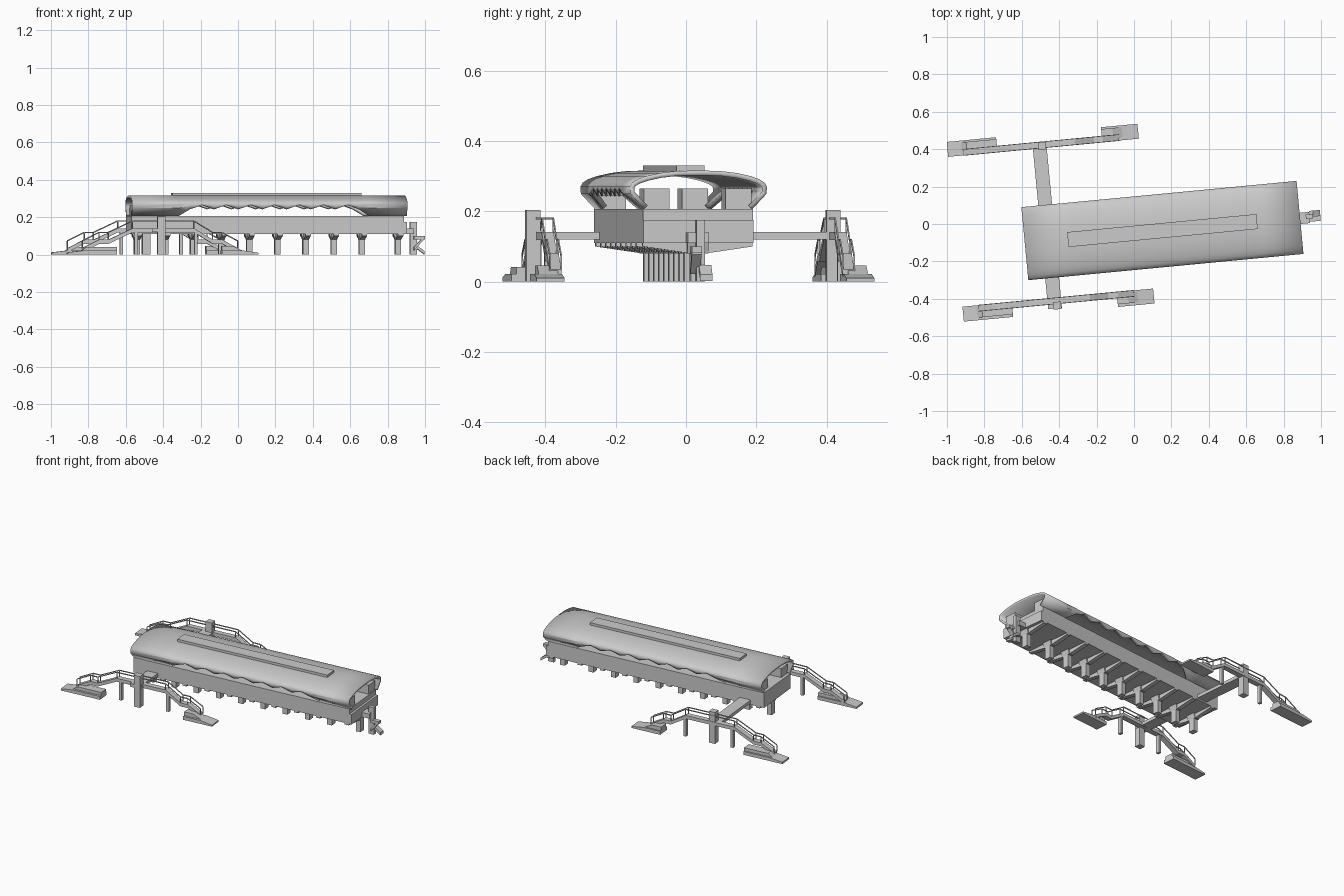
import bpy, bmesh, math
from mathutils import Matrix, Vector

if "Cube" in bpy.data.objects:
    bpy.data.objects.remove(bpy.data.objects["Cube"])

# Whole station is turned slightly: local u = length, v = width
M = Matrix.Translation((0.152, -0.035, 0)) @ Matrix.Rotation(math.radians(5.44), 4, 'Z')


def finish(name, bm):
    bmesh.ops.recalc_face_normals(bm, faces=bm.faces)
    me = bpy.data.meshes.new(name)
    bm.to_mesh(me)
    bm.free()
    ob = bpy.data.objects.new(name, me)
    bpy.context.collection.objects.link(ob)
    ob.matrix_world = M
    return ob


def prism(bm, pts, axis, a, b):
    """Extrude a closed profile along u (pts = v,z) or along v (pts = u,z)."""
    def put(p, t):
        return (t, p[0], p[1]) if axis == 'u' else (p[0], t, p[1])
    A = [bm.verts.new(put(p, a)) for p in pts]
    B = [bm.verts.new(put(p, b)) for p in pts]
    n = len(pts)
    bm.faces.new(A)
    bm.faces.new(B[::-1])
    for i in range(n):
        bm.faces.new((A[i], B[i], B[(i + 1) % n], A[(i + 1) % n]))


def box(bm, u0, u1, v0, v1, z0, z1):
    prism(bm, [(v0, z0), (v1, z0), (v1, z1), (v0, z1)], 'u', u0, u1)


def strip(bm, path, thick, v0, v1):
    """Ribbon following a u,z path, with thickness below it."""
    prism(bm, path + [(u, z - thick) for u, z in reversed(path)], 'v', v0, v1)


# Roof shell with zigzag lower edge along the middle
upper = [(0.0, .316), (.06, .315), (.11, .309), (.15, .3), (.175, .291), (.19, .281), (.196, .27)]
edges = {'closed': [(.195, .25), (.155, .207)],
         'low': [(.196, .258), (.19, .242)],
         'high': [(.196, .268), (.196, .265)]}
L = .739
stations = [(-L, 'closed'), (-.485, 'closed'), (-.43, 'low')]
n, s0, s1 = 7, -.43, .48
step = (s1 - s0) / n
for i in range(n):
    stations += [(s0 + step * (i + .5), 'high'), (s0 + step * (i + 1), 'low')]
stations += [(.535, 'closed'), (L, 'closed')]
bm = bmesh.new()
rows = []
for u, kind in stations:
    half = upper + edges[kind]
    full = [(-v, z) for v, z in reversed(half[1:])] + half
    rows.append([bm.verts.new((u, v, z)) for v, z in full])
for r0, r1 in zip(rows, rows[1:]):
    for i in range(len(r0) - 1):
        bm.faces.new((r0[i], r1[i], r1[i + 1], r0[i + 1]))
roof = finish('roof_shell', bm)
if sum(p.normal.z for p in roof.data.polygons) < 0:
    roof.data.flip_normals()
mod = roof.modifiers.new('thickness', 'SOLIDIFY')
mod.thickness = .014
mod.offset = -1
bpy.context.view_layer.objects.active = roof
roof.select_set(True)
bpy.ops.object.shade_smooth_by_angle(angle=math.radians(30))

# Raised roof vent
bm = bmesh.new()
box(bm, -.508, .508, -.04, .04, .305, .331)
finish('roof_vent', bm)

# Station body: deck and platforms
bm = bmesh.new()
box(bm, -L, L, -.157, .157, .11, .175)
box(bm, -L, .725, -.157, .157, .175, .207)
finish('station_body', bm)

# Platform end rooms
bm = bmesh.new()
for s in (-1, 1):
    for t in (-1, 1):
        u, v = s * .655, t * .117
        box(bm, u - .065, u + .065, v - .037, v + .037, .2, .265)
finish('end_rooms', bm)

# Piers with tapered crossheads
bm = bmesh.new()
for u in [-.092 + .151 * k for k in range(-4, 5)] + [.706]:
    prism(bm, [(-.157, .112), (.157, .112), (.157, .1), (.02, .08), (-.02, .08), (-.157, .1)],
          'u', u - .014, u + .014)
    prism(bm, [(u - .026, .112), (u + .026, .112), (u + .016, .08), (u - .016, .08)], 'v', -.03, .03)
    box(bm, u - .016, u + .016, -.02, .02, 0, .085)
finish('piers', bm)

# Footbridge across the station
bm = bmesh.new()
box(bm, -.648, -.574, -.36, .535, .12, .141)
finish('footbridge', bm)

# Stairways, lifts and entrance pads on each side
path = [(-1.02, .035), (-.93, .08), (-.88, .08), (-.75, .141), (-.42, .141),
        (-.32, .08), (-.27, .08), (-.185, .035)]
for side, sv, pv, tv in (('south', -.32, -.344, -.346), ('north', .517, .541, .512)):
    bm = bmesh.new()
    strip(bm, path, .022, sv - .017, sv + .017)
    finish(side + '_stairway', bm)

    bm = bmesh.new()
    for v in (sv - .016, sv + .016):
        rail = [(u, z + .042) for u, z in path]
        strip(bm, rail[:5], .006, v - .002, v + .002)
        strip(bm, rail[4:], .006, v - .002, v + .002)
        for u, z in path:
            box(bm, u - .002, u + .002, v - .002, v + .002, z - .005, z + .038)
    finish(side + '_handrails', bm)

    bm = bmesh.new()
    for u in (-.73, -.41):
        box(bm, u - .009, u + .009, sv - .011, sv + .011, 0, .125)
    finish(side + '_stair_posts', bm)

    bm = bmesh.new()
    box(bm, -.619, -.577, tv - .02, tv + .02, 0, .204)
    finish(side + '_lift_tower', bm)

    bm = bmesh.new()
    for pts in ([(-1.103, 0), (-1.103, .012), (-1.02, .022), (-.838, .022), (-.838, 0)],
                [(-.275, 0), (-.275, .022), (-.16, .022), (-.079, .01), (-.079, 0)]):
        prism(bm, pts, 'v', pv - .04, pv + .04)
    prism(bm, [(-1.03, .02), (-1.0, .042), (-.838, .042), (-.838, .02)], 'v', pv - .026, pv + .03)
    prism(bm, [(-.275, .02), (-.275, .046), (-.215, .046), (-.16, .02)], 'v', pv - .026, pv + .03)
    finish(side + '_entrance_pads', bm)

# Small service stair at the open end
bm = bmesh.new()
box(bm, .77, .808, -.012, .012, 0, .175)
box(bm, .72, .79, -.035, .025, .11, .14)
finish('service_tower', bm)
bm = bmesh.new()
strip(bm, [(.79, .1), (.848, .1)], .018, -.028, .0)
strip(bm, [(.79, .04), (.84, .095)], .018, -.028, .0)
strip(bm, [(.79, .048), (.81, .048), (.848, .02)], .018, -.005, .03)
finish('service_stair', bm)
